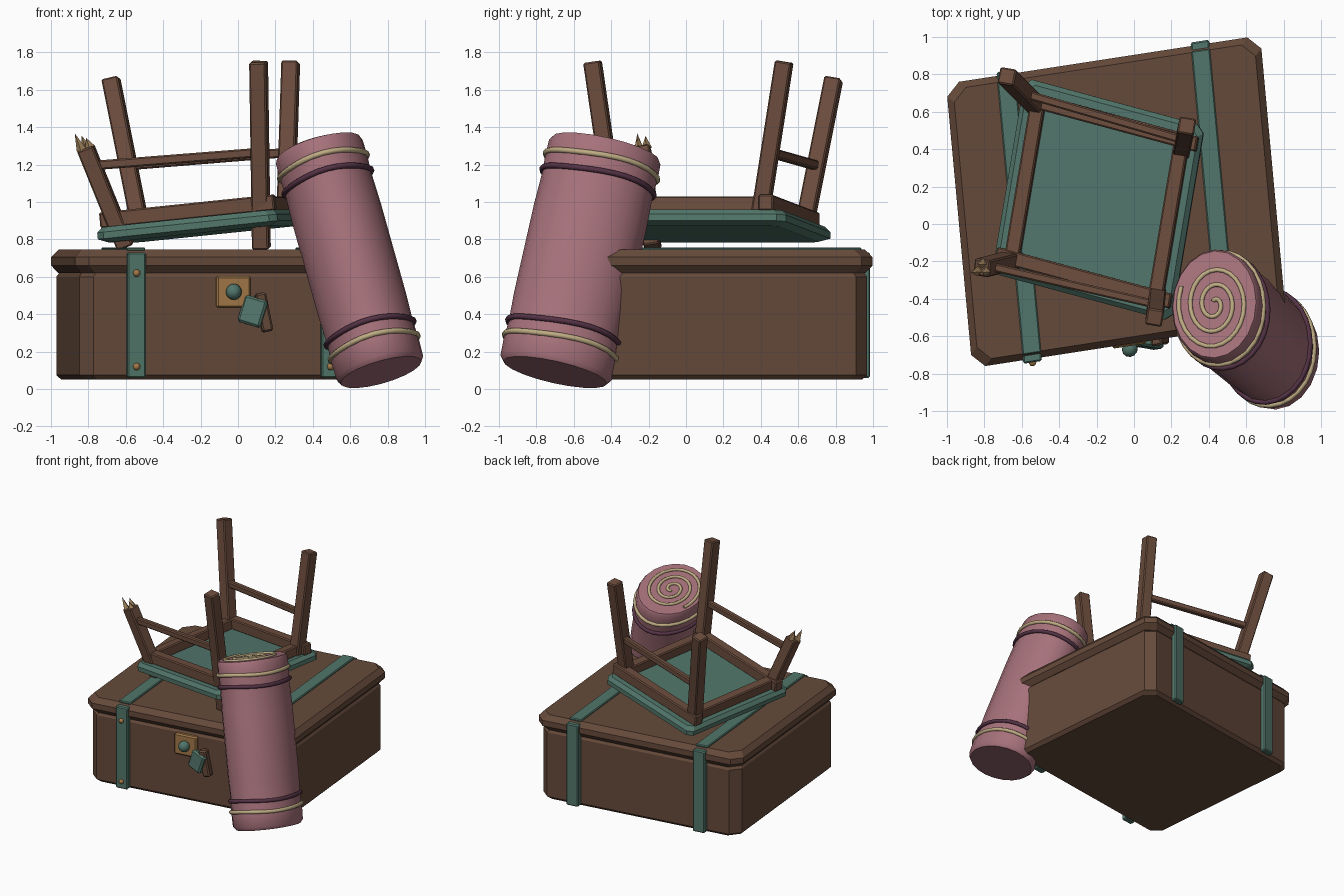
import bpy, bmesh
from math import sin, cos, pi
from mathutils import Vector, Matrix

cube = bpy.data.objects.get("Cube")
if cube:
    bpy.data.objects.remove(cube)


def material(name, rgb):
    m = bpy.data.materials.new(name)
    m.use_nodes = True
    m.diffuse_color = (*rgb, 1)
    m.node_tree.nodes["Principled BSDF"].inputs["Base Color"].default_value = (*rgb, 1)
    return m


chest_wood = material("chest_brown", (0.13, 0.068, 0.043))
stool_wood = material("stool_brown", (0.15, 0.074, 0.047))
teal = material("dull_teal", (0.083, 0.18, 0.145))
pink = material("dusty_pink", (0.38, 0.165, 0.195))
plum = material("dark_plum", (0.09, 0.033, 0.06))
cream = material("cream_cord", (0.52, 0.41, 0.23))
brass = material("old_brass", (0.36, 0.19, 0.065))
splinter = material("raw_wood", (0.36, 0.23, 0.11))


def finish(name, bm, mat, frame=Matrix(), smooth=False):
    bm.transform(frame)
    bmesh.ops.recalc_face_normals(bm, faces=bm.faces)
    mesh = bpy.data.meshes.new(name)
    bm.to_mesh(mesh)
    bm.free()
    ob = bpy.data.objects.new(name, mesh)
    mesh.materials.append(mat)
    bpy.context.collection.objects.link(ob)
    if smooth:
        bpy.ops.object.select_all(action='DESELECT')
        ob.select_set(True)
        bpy.context.view_layer.objects.active = ob
        bpy.ops.object.shade_smooth_by_angle(angle=0.7)
    return ob


def box(name, mat, frame, centre, size, bevel=0.008, turn=Matrix()):
    bm = bmesh.new()
    bmesh.ops.create_cube(bm, size=1)
    bm.transform(Matrix.Diagonal((*size, 1)))
    bmesh.ops.bevel(bm, geom=bm.edges[:], offset=bevel, segments=1, affect='EDGES')
    return finish(name, bm, mat, frame @ Matrix.Translation(centre) @ turn)


def loft(name, mat, frame, rings, smooth=False):
    bm = bmesh.new()
    rows = [[bm.verts.new(p) for p in ring] for ring in rings]
    n = len(rows[0])
    for low, high in zip(rows, rows[1:]):
        for i in range(n):
            j = (i + 1) % n
            bm.faces.new((low[i], low[j], high[j], high[i]))
    bm.faces.new(rows[0])
    bm.faces.new(rows[-1])
    return finish(name, bm, mat, frame, smooth)


def cut_corner_ring(hx, hy, cut, z):
    ring = []
    for sx, sy in ((1, 1), (-1, 1), (-1, -1), (1, -1)):
        pair = [(sx * hx, sy * (hy - cut), z), (sx * (hx - cut), sy * hy, z)]
        ring += pair if sx == sy else pair[::-1]
    return ring


def frame_from(x, y, z, origin):
    m = Matrix((x, y, z)).transposed().to_4x4()
    m.translation = origin
    return m


def cord(name, mat, points, thickness, cyclic):
    data = bpy.data.curves.new(name, 'CURVE')
    data.dimensions = '3D'
    data.bevel_depth = thickness
    data.bevel_resolution = 2
    data.use_fill_caps = True
    line = data.splines.new('POLY')
    line.points.add(len(points) - 1)
    for p, co in zip(line.points, points):
        p.co = (*co, 1)
    line.use_cyclic_u = cyclic
    ob = bpy.data.objects.new(name, data)
    bpy.context.collection.objects.link(ob)
    data.materials.append(mat)


# Chest: slightly skewed body and lid
up = Vector((0, 0, 1))
chest = frame_from(Vector((0.988, 0.152, 0)), Vector((-0.092, 0.996, 0)), up, (-0.095, 0.119, 0))
HX, HY = 0.85, 0.763
for name, profile in (
        ("chest_body", ((0.05, 0.05), (0.025, 0.075), (0.025, 0.6), (0.045, 0.63))),
        ("chest_lid", ((0.035, 0.62), (0, 0.66), (0, 0.705), (0.035, 0.745)))):
    loft(name, chest_wood, chest,
         [cut_corner_ring(HX - d, HY - d, 0.07, z) for d, z in profile])

# Straps and studs
for side, a in (("right", -0.525), ("left", 0.525)):
    box(side + "_top_strap", teal, chest, (a, 0, 0.748), (0.1, 1.47, 0.02), 0.006)
    for end, s in (("front", -1), ("back", 1)):
        box(f"{side}_{end}_strap", teal, chest, (a, s * 0.757, 0.395), (0.1, 0.05, 0.67), 0.008)
    for z in (0.12, 0.62):
        bm = bmesh.new()
        bmesh.ops.create_icosphere(bm, subdivisions=2, radius=0.02)
        finish(side + "_strap_stud", bm, brass,
               chest @ Matrix.Translation((a, -0.783, z)), True)

# Lock plate, knob and hanging hasp
box("lock_plate", brass, chest, (0, -0.755, 0.52), (0.185, 0.04, 0.17), 0.01)
bm = bmesh.new()
bmesh.ops.create_uvsphere(bm, u_segments=12, v_segments=8, radius=0.043)
finish("lock_knob", bm, teal, chest @ Matrix.Translation((0, -0.79, 0.52)), True)
box("hasp", teal, chest, (0.105, -0.775, 0.415), (0.13, 0.05, 0.15), 0.012,
    Matrix.Rotation(0.3, 4, 'Y') @ Matrix.Rotation(-0.3, 4, 'Z'))
box("hasp_backing", chest_wood, chest, (0.165, -0.765, 0.41), (0.06, 0.06, 0.21), 0.01,
    Matrix.Rotation(-0.2, 4, 'Y'))

# Upturned stool: tilted seat with its frame on top
sx = Vector((0.965, -0.26, 0.1)).normalized()
sy = Vector((0.165, 0.986, 0)).normalized()
sz = sx.cross(sy).normalized()
stool = frame_from(sx, sy, sz, (-0.19, 0.13, 0.87))
loft("seat", teal, stool, [cut_corner_ring(0.5 - d, 0.53 - d, 0.04, z) for d, z in
                           ((0.05, -0.042), (0.0, -0.02), (0.0, 0.015), (0.025, 0.042))])
for s, (fb, lr) in ((1, ("back", "left")), (-1, ("front", "right"))):
    box(fb + "_seat_rail", stool_wood, stool, (0, s * 0.425, 0.08), (0.97, 0.08, 0.085))
    box(lr + "_seat_rail", stool_wood, stool, (s * 0.40, 0, 0.078), (0.08, 0.8, 0.08))


def beam(name, p, q, width, depth):
    p, q = Vector(p), Vector(q)
    z = (q - p).normalized()
    y = sy if abs(z.dot(sy)) < 0.8 else up
    x = y.cross(z).normalized()
    frame = frame_from(x, z.cross(x), z, (p + q) / 2)
    box(name, stool_wood, frame, (0, 0, 0), (width, depth, (q - p).length), 0.008)
    return frame, (q - p).length / 2


# Splayed legs, the front right one snapped short
legs = {
    "back_right_leg": ((-0.52, 0.63, 0.86), (-0.68, 0.79, 1.66)),
    "back_left_leg": ((0.255, 0.395, 0.92), (0.282, 0.525, 1.75)),
    "front_left_leg": ((0.125, -0.355, 0.75), (0.11, -0.5, 1.75)),
    "broken_leg": ((-0.60, -0.18, 0.76), (-0.815, -0.235, 1.29)),
}
for name, (p, q) in legs.items():
    leg_frame, half = beam(name, p, q, 0.09, 0.09)
for x, y, h in ((-0.022, -0.02, 0.1), (0.025, -0.015, 0.055), (0.0, 0.025, 0.07)):
    bm = bmesh.new()
    bmesh.ops.create_cone(bm, segments=4, radius1=0.028, radius2=0, depth=h, cap_ends=True)
    finish("leg_splinter", bm, splinter, leg_frame @ Matrix.Translation((x, y, half + h / 2 - 0.005)))


def on_leg(name, z):
    p, q = (Vector(v) for v in legs[name])
    return p.lerp(q, (z - p.z) / (q.z - p.z))


# Stretchers between the legs
for name, a, b in (("back_stretcher", "back_right_leg", "back_left_leg"),
                   ("front_stretcher", "broken_leg", "front_left_leg")):
    beam(name, on_leg(a, 1.195), on_leg(b, 1.265), 0.05, 0.045)

# Leaning bedroll with an oval section
bottom, top = Vector((0.765, -0.70, 0.09)), Vector((0.43, -0.43, 1.285))
axis = (top - bottom).normalized()
rx = (Vector((1, 0, 0)) - axis * axis.x).normalized()
roll = frame_from(rx, axis.cross(rx), axis, bottom)
LENGTH = (top - bottom).length
RX, RY = 0.243, 0.308


def oval(scale, z, count=20, wobble=0.0):
    ring = []
    for i in range(count):
        t = 2 * pi * i / count
        ring.append(Vector((RX * scale * cos(t), RY * scale * sin(t), z + wobble * sin(3 * t))))
    return ring


loft("bedroll", pink, roll, [oval(s, t * LENGTH) for s, t in
                             ((0.92, 0), (0.99, 0.02), (1, 0.1), (0.98, 0.17), (1, 0.3), (1, 0.7),
                              (0.98, 0.85), (1, 0.92), (0.99, 0.985), (0.95, 1))], True)
for name, mat, t in (("lower_cord", cream, 0.11), ("lower_band", plum, 0.175),
                     ("upper_band", plum, 0.85), ("upper_cord", cream, 0.92)):
    ring = oval(1.0, t * LENGTH, 28, 0.006)
    cord(name, mat, [roll @ p for p in ring], 0.015, True)

# Spiral cord on the rolled end
spiral = []
for i in range(73):
    f = i / 72
    angle = 2.7 - 2 * pi * 2.9 * (1 - f) * -1
    r = 0.06 + 0.77 * f
    spiral.append(roll @ Vector((RX * r * cos(angle), RY * r * sin(angle), LENGTH + 0.003)))
cord("roll_spiral", cream, spiral, 0.012, False)
